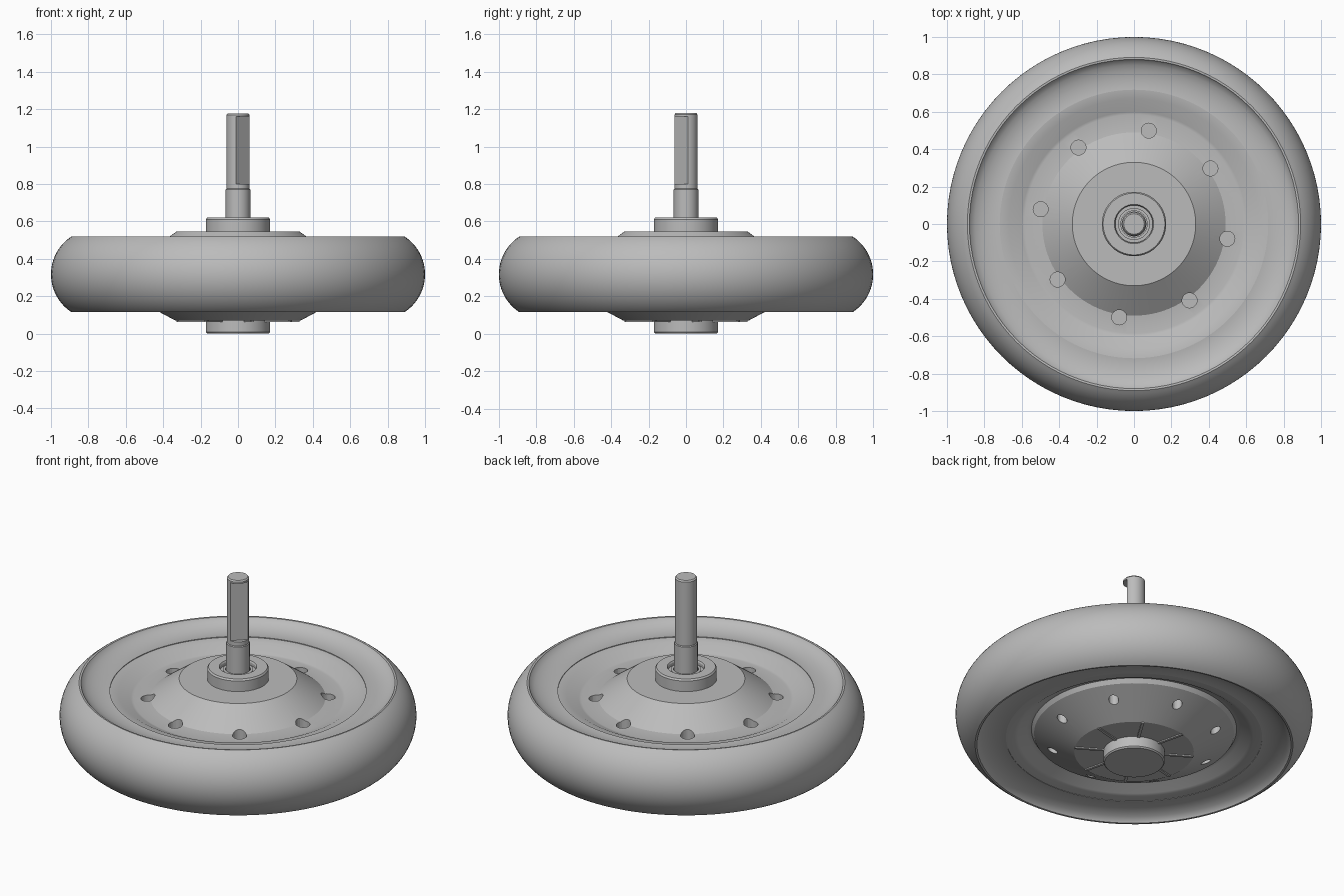
import bpy, bmesh, math
from mathutils import Matrix, Vector

if "Cube" in bpy.data.objects:
    bpy.data.objects.remove(bpy.data.objects["Cube"], do_unlink=True)

MID = 0.317  # height of the wheel's middle plane

grey = bpy.data.materials.new("plain grey")
grey.use_nodes = True
colour = (0.5, 0.5, 0.5, 1)
grey.diffuse_color = colour
grey.node_tree.nodes["Principled BSDF"].inputs["Base Color"].default_value = colour


def finish(name, bm, smooth=True):
    bmesh.ops.remove_doubles(bm, verts=bm.verts, dist=0.0001)
    bmesh.ops.recalc_face_normals(bm, faces=bm.faces)
    mesh = bpy.data.meshes.new(name)
    bm.to_mesh(mesh)
    bm.free()
    mesh.materials.append(grey)
    obj = bpy.data.objects.new(name, mesh)
    bpy.context.collection.objects.link(obj)
    if smooth:
        shade(obj)
    return obj


def shade(obj):
    bpy.ops.object.select_all(action='DESELECT')
    obj.select_set(True)
    bpy.context.view_layer.objects.active = obj
    bpy.ops.object.shade_smooth_by_angle(angle=math.radians(25))


def lathe(name, profile, steps=96, closed=False):
    """Spin a (radius, height) profile about the vertical axis."""
    bm = bmesh.new()
    verts = [bm.verts.new((r, 0, z)) for r, z in profile]
    pairs = list(zip(verts, verts[1:]))
    if closed:
        pairs.append((verts[-1], verts[0]))
    edges = [bm.edges.new(p) for p in pairs]
    bmesh.ops.spin(bm, geom=verts + edges, cent=(0, 0, 0), axis=(0, 0, 1),
                   angle=math.tau, steps=steps, use_duplicate=False)
    return finish(name, bm)


def cut(obj, cutter):
    """Subtract the cutter, bake the result and drop the cutter."""
    cutter.hide_render = True
    mod = obj.modifiers.new("cut", 'BOOLEAN')
    mod.operation, mod.solver, mod.object = 'DIFFERENCE', 'EXACT', cutter
    bpy.ops.object.select_all(action='DESELECT')
    obj.select_set(True)
    bpy.context.view_layer.objects.active = obj
    bpy.ops.object.modifier_apply(modifier=mod.name)
    bpy.data.objects.remove(cutter, do_unlink=True)
    shade(obj)


def hole_pins(count, first, radius, pin, low, high):
    bm = bmesh.new()
    for i in range(count):
        a = math.radians(first) + math.tau * i / count
        place = Matrix.Translation((radius * math.cos(a), radius * math.sin(a), (low + high) / 2))
        bmesh.ops.create_cone(bm, cap_ends=True, segments=24, radius1=pin, radius2=pin,
                              depth=high - low, matrix=place)
    return finish("hole_cutter", bm, smooth=False)


# Tyre: round tread, small lip, dished side walls
tread = []
for i in range(25):
    a = math.radians(-57 + 114 * i / 24)
    tread.append((0.76 + 0.24 * math.cos(a), MID + 0.241 * math.sin(a)))
wall = [(0.88, 0.201), (0.873, 0.19), (0.85, 0.175), (0.82, 0.162), (0.78, 0.154),
        (0.74, 0.152), (0.718, 0.154)]
upper = [(r, MID + h) for r, h in wall]
lower = [(r, MID - h) for r, h in reversed(wall)]
lathe("tyre", tread + upper + lower, closed=True)

# Wheel disc: rim ring, sloped step, floor, cone and centre plate
top = [(0.718, 0.467), (0.67, 0.461), (0.6, 0.425), (0.585, 0.422), (0.49, 0.43),
       (0.33, 0.545), (0, 0.545)]
bottom = [(0, 0.07), (0.335, 0.07), (0.56, 0.19), (0.575, 0.215), (0.6, 0.21),
          (0.65, 0.175), (0.67, 0.17), (0.718, 0.165)]
disc = lathe("wheel_disc", top + bottom, closed=True)
cut(disc, hole_pins(8, 36, 0.505, 0.04, 0.37, 0.7))
cut(disc, hole_pins(8, 36, 0.47, 0.028, 0, 0.25))

# Hub collars: open bearing seat on top, capped below
lathe("upper_hub", [(0.172, 0.5), (0.172, 0.61), (0.165, 0.62), (0.105, 0.62), (0.1, 0.612),
                    (0.1, 0.595), (0.085, 0.595), (0.085, 0.605), (0.07, 0.605),
                    (0.07, 0.58), (0, 0.58)])
lathe("lower_hub", [(0, 0), (0.165, 0), (0.172, 0.008), (0.172, 0.1)])

# Thin ribs around the lower hub
bm = bmesh.new()
for i in range(8):
    turn = Matrix.Rotation(math.radians(13.5) + math.tau * i / 8, 4, 'Z')
    size = Matrix.Diagonal((0.17, 0.016, 0.03, 1))
    bmesh.ops.create_cube(bm, size=1, matrix=turn @ Matrix.Translation((0.25, 0, 0.078)) @ size)
finish("hub_ribs", bm, smooth=False)

# Axle: stepped shaft with a milled flat
axle = lathe("axle", [(0, 0.56), (0.066, 0.56), (0.066, 0.77), (0.062, 0.775), (0.062, 1.17),
                      (0.055, 1.178), (0, 1.178)], steps=48)
bm = bmesh.new()
away = Vector((1, -1, 0)).normalized()
place = Matrix.Translation(away * 0.136 + Vector((0, 0, 0.98)))
bmesh.ops.create_cube(bm, size=1, matrix=place @ Matrix.Rotation(-math.pi / 4, 4, 'Z')
                      @ Matrix.Diagonal((0.2, 0.2, 0.36, 1)))
cut(axle, finish("flat_cutter", bm, smooth=False))
